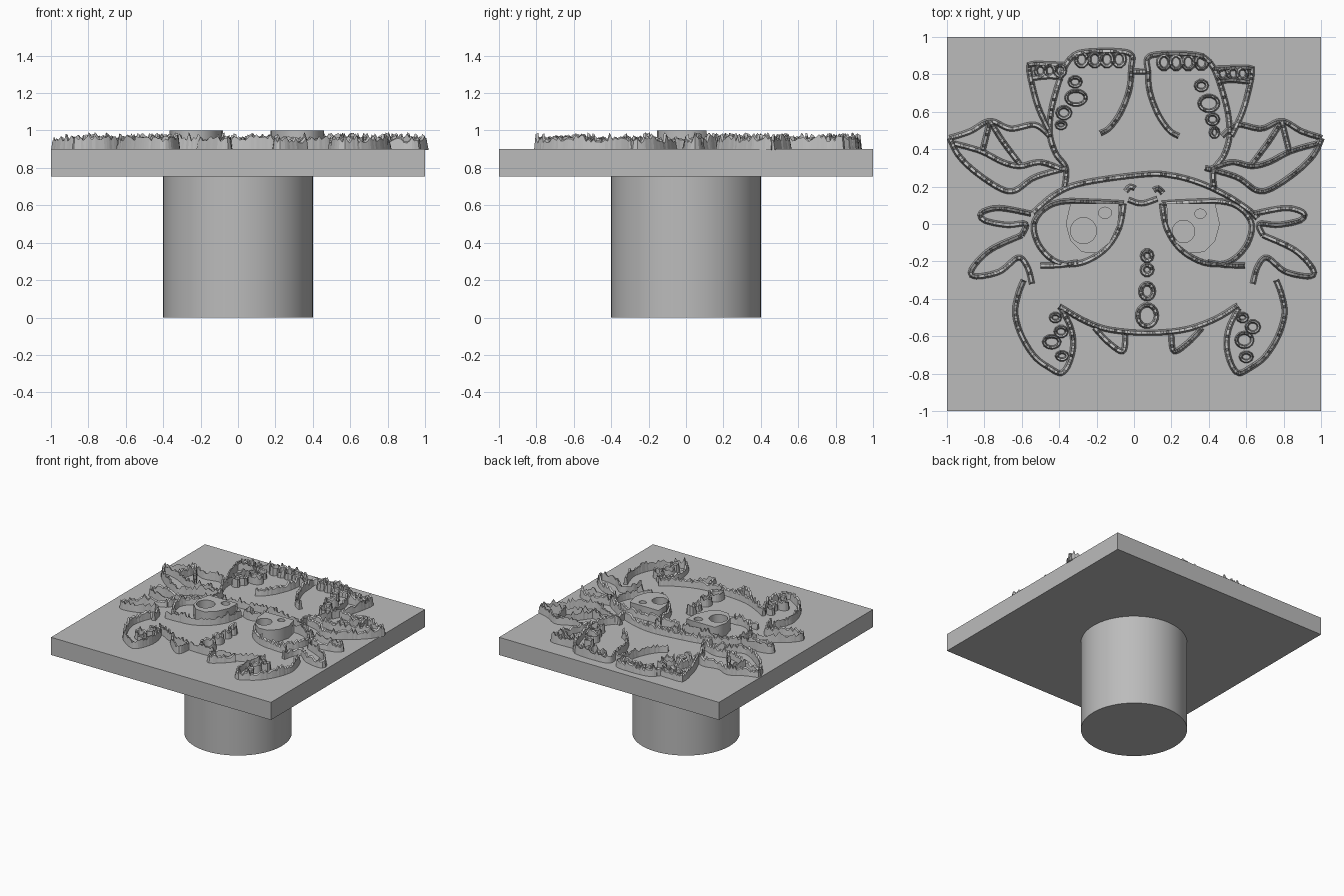
import bpy, bmesh, math, random
from mathutils import Vector
from mathutils.geometry import interpolate_bezier

random.seed(4)
cube = bpy.data.objects.get("Cube")
if cube:
    bpy.data.objects.remove(cube, do_unlink=True)

FACE = .9          # height of the plate's upper face
STEP = .014        # spacing of the ridge samples

grey = bpy.data.materials.new("plain grey")
grey.use_nodes = True
grey.diffuse_color = (.5, .5, .5, 1)
grey.node_tree.nodes["Principled BSDF"].inputs["Base Color"].default_value = grey.diffuse_color


def add_object(name, bm):
    bmesh.ops.recalc_face_normals(bm, faces=bm.faces)
    mesh = bpy.data.meshes.new(name)
    bm.to_mesh(mesh)
    bm.free()
    mesh.materials.append(grey)
    obj = bpy.data.objects.new(name, mesh)
    bpy.context.collection.objects.link(obj)
    return obj


def smooth_path(points, closed=False):
    """Evenly sampled smooth curve through the points."""
    pts = [Vector(p) for p in points]
    n = len(pts)
    at = (lambda i: pts[i % n]) if closed else (lambda i: pts[min(max(i, 0), n - 1)])
    path = []
    for i in range(n if closed else n - 1):
        a, b = at(i), at(i + 1)
        count = max(2, round((b - a).length / STEP) + 1)
        h1 = a + (b - at(i - 1)) / 6
        h2 = b - (at(i + 2) - a) / 6
        path += interpolate_bezier(a, h1, h2, b, count)[:-1]
    return path if closed else path + [pts[-1]]


def ellipse(x, y, rx, ry, count=16):
    turns = [math.tau * i / count for i in range(count)]
    return [(x + rx * math.cos(t), y + ry * math.sin(t)) for t in turns]


def mirrored(paths, axis, drop=0):
    return paths + [[(2 * axis - x, y - drop) for x, y in p] for p in paths]


def add_ridge(bm, path, closed, width):
    """Narrow wall with sloping sides and a ragged crest."""
    rings, n = [], len(path)
    for i, p in enumerate(path):
        before = path[i - 1] if closed or i else p
        after = path[(i + 1) % n] if closed or i < n - 1 else p
        way = (after - before).normalized()
        side = Vector((-way.y, way.x))
        top = FACE + random.uniform(.04, .07) + (random.random() < .15) * .02
        section = ((-width, FACE - .005), (-width * .45, top),
                   (width * .45, top - .008), (width, FACE - .005))
        rings.append([bm.verts.new((*(p + side * s), z)) for s, z in section])
    for i in range(n if closed else n - 1):
        a, b = rings[i], rings[(i + 1) % n]
        for k in range(4):
            m = (k + 1) % 4
            bm.faces.new((a[k], a[m], b[m], b[k]))
    if not closed:
        bm.faces.new(rings[0])
        bm.faces.new(rings[-1])


def ridges(name, paths, closed=False, width=.016):
    bm = bmesh.new()
    for p in paths:
        add_ridge(bm, smooth_path(p, closed), closed, width)
    return add_object(name, bm)


def rings(name, ovals, width=.011):
    return ridges(name, [ellipse(*o, 10) for o in ovals], True, width)


def plateau(name, outline, holes):
    """Flat raised area with holes, from a filled curve."""
    curve = bpy.data.curves.new(name, "CURVE")
    curve.dimensions = "2D"
    curve.fill_mode = "BOTH"
    curve.extrude = .05
    for loop in [outline] + holes:
        spline = curve.splines.new("POLY")
        spline.points.add(len(loop) - 1)
        for point, (x, y) in zip(spline.points, loop):
            point.co = (x, y, 0, 1)
        spline.use_cyclic_u = True
    curve.materials.append(grey)
    obj = bpy.data.objects.new(name, curve)
    obj.location.z = FACE + .05
    bpy.context.collection.objects.link(obj)


# Stamp body: square plate on a round handle
bm = bmesh.new()
bmesh.ops.create_cube(bm, size=2)
bmesh.ops.scale(bm, vec=(1, 1, .0725), verts=bm.verts)
add_object("plate", bm).location.z = FACE - .0725

bm = bmesh.new()
bmesh.ops.create_cone(bm, cap_ends=True, segments=64, radius1=.4, radius2=.4, depth=.76)
handle = add_object("handle", bm)
handle.location.z = .38
bpy.context.view_layer.objects.active = handle
handle.select_set(True)
bpy.ops.object.shade_smooth_by_angle()

# Head outline and jaw
ridges("head_top", [[(-.54, .06), (-.42, .16), (-.27, .22), (.05, .265), (.2, .26),
                     (.35, .22), (.5, .15), (.62, .07), (.66, .03)]])
ridges("jaw", [[(-.4, -.44), (-.26, -.52), (-.13, -.565), (.07, -.582), (.27, -.565),
                (.43, -.51), (.555, -.435)]])
ridges("fangs", mirrored([[(-.21, -.555), (-.14, -.63), (-.06, -.68), (-.045, -.585)]], .077))

# Ears: small upper lobe and larger lower lobe
ridges("ears", mirrored([
    [(-.55, .055), (-.72, .085), (-.815, .06), (-.8, .02), (-.68, -.005), (-.58, 0), (-.6, -.06)],
    [(-.6, -.06), (-.77, -.14), (-.866, -.24), (-.85, -.28), (-.72, -.255), (-.62, -.18),
     (-.57, -.23), (-.545, -.32)]], .045))

# Horns
ridges("horns", mirrored([
    [(-.59, -.3), (-.62, -.38), (-.635, -.48), (-.6, -.6), (-.53, -.71), (-.45, -.77),
     (-.39, -.797), (-.35, -.75), (-.325, -.65), (-.34, -.55), (-.39, -.45)]], .085))

# Eyes
ridges("eye_outlines", mirrored([
    [(-.055, .11), (-.2, .118), (-.38, .12), (-.48, .08), (-.535, 0), (-.515, -.1),
     (-.45, -.18), (-.37, -.215), (-.26, -.2), (-.15, -.13), (-.08, -.02), (-.055, .11)],
    [(-.5, -.222), (-.4, -.22), (-.3, -.205)]], .047))
iris = [(-.08, .11), (-.34, .11), (-.365, 0), (-.34, -.09), (-.28, -.15), (-.2, -.155),
        (-.13, -.1), (-.085, 0)]
left_iris, right_iris = mirrored([iris], .047)
plateau("right_iris", left_iris, [ellipse(-.27, -.035, .07, .07), ellipse(-.155, .06, .035, .03)])
plateau("left_iris", right_iris, [ellipse(.265, -.04, .06, .06), ellipse(.355, .055, .03, .025)])

# Nose and mouth
ridges("nostrils", mirrored([[(-.045, .175), (-.02, .2), (.005, .19)]], .055, .01))
ridges("mouth", [[(-.03, .13), (.04, .11), (.125, .135)]])

# Wings: outer edge, lower edge and spars
ridges("wings", mirrored([
    [(-.985, .46), (-.877, .495), (-.77, .55), (-.66, .51), (-.53, .53), (-.45, .47)],
    [(-.985, .46), (-.94, .37), (-.85, .28), (-.715, .19), (-.635, .18), (-.53, .25), (-.36, .3)],
    [(-.96, .43), (-.82, .39), (-.7, .33), (-.61, .31), (-.5, .33), (-.38, .29)],
    [(-.77, .55), (-.79, .47), (-.81, .39)],
    [(-.77, .55), (-.7, .44), (-.61, .32)]], .01))

# Legs and feet
ridges("legs", mirrored([
    [(-.37, .2), (-.365, .3), (-.42, .38), (-.45, .48), (-.445, .59), (-.42, .7), (-.38, .82),
     (-.345, .88)],
    [(-.345, .88), (-.29, .915), (-.155, .925), (-.02, .91), (-.015, .83), (-.025, .72),
     (-.07, .6), (-.13, .515), (-.18, .485)]], .03, .015))
ridges("leg_bridge", [[(-.01, .815), (.085, .815)]])
ridges("back_feet", mirrored([
    [(-.45, .49), (-.51, .62), (-.545, .745), (-.56, .835), (-.54, .855), (-.36, .85)],
    [(-.55, .78), (-.45, .79), (-.38, .78)]], .035, .02))
ridges("toes", mirrored(
    [ellipse(x, .88, .03, .037, 10) for x in (-.28, -.21, -.145, -.08)]
    + [ellipse(x, .82, .026, .03, 10) for x in (-.5, -.45, -.395)], .04, .015), True, .012)

# Spots on the forehead, horns and legs
rings("forehead_spots", [(.07, -.17, .025, .027), (.07, -.245, .026, .026),
                         (.07, -.36, .034, .04), (.07, -.49, .05, .057)], .014)
rings("right_horn_spots", [(-.42, -.5, .025, .02), (-.39, -.575, .03, .025),
                           (-.44, -.63, .042, .03), (-.385, -.705, .028, .02)])
rings("left_horn_spots", [(.58, -.5, .025, .02), (.635, -.55, .033, .03),
                          (.59, -.62, .042, .037), (.6, -.71, .03, .023)])
rings("right_leg_spots", [(-.315, .76, .03, .025), (-.31, .675, .052, .037),
                          (-.375, .595, .035, .03), (-.39, .53, .024, .017)])
rings("left_leg_spots", [(.36, .74, .03, .025), (.4, .645, .05, .04),
                         (.42, .56, .03, .027), (.43, .49, .02, .025)])
